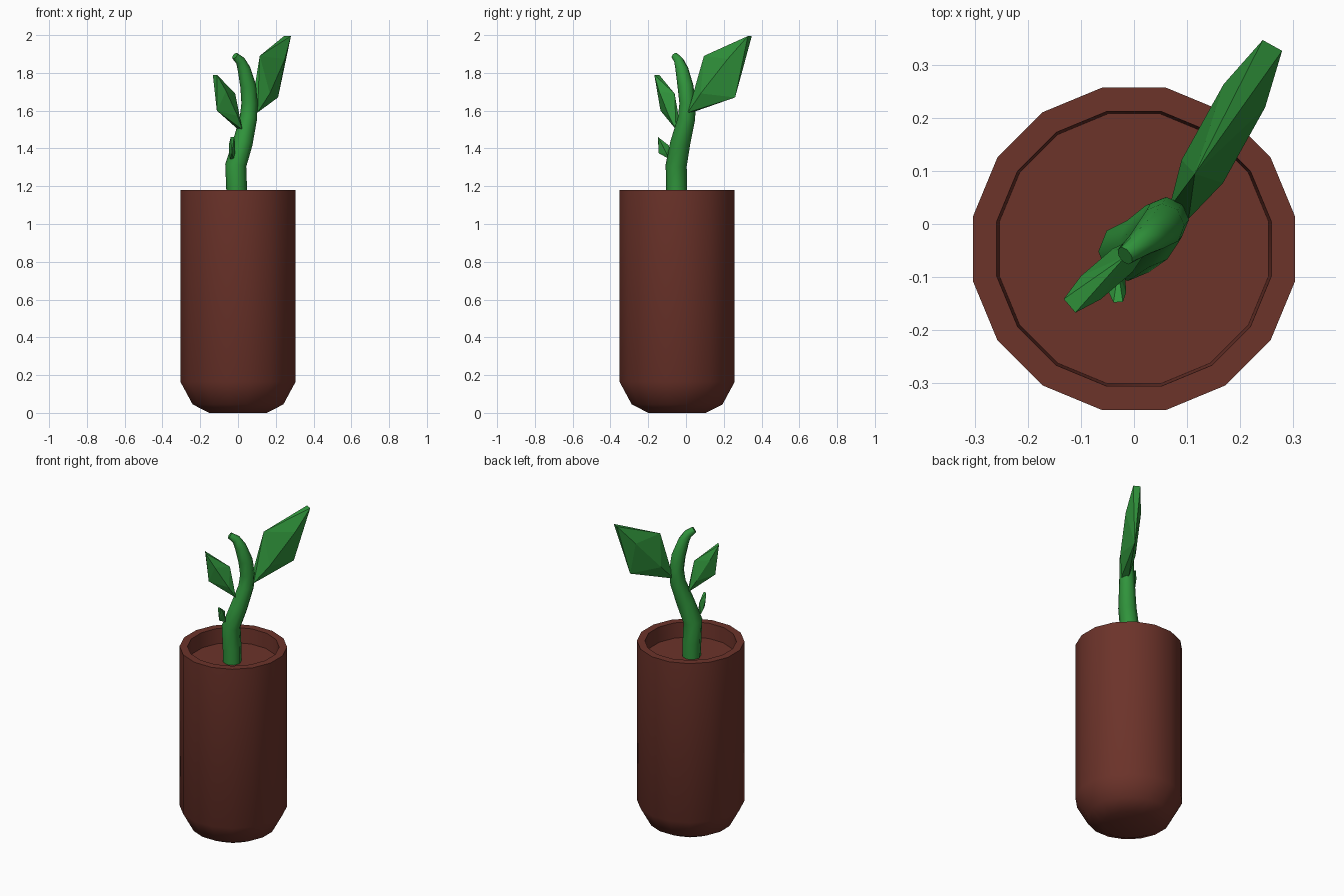
import bpy, bmesh, math
from mathutils import Vector

if "Cube" in bpy.data.objects:
    bpy.data.objects.remove(bpy.data.objects["Cube"])


def material(name, rgb):
    m = bpy.data.materials.new(name)
    m.diffuse_color = (*rgb, 1)
    m.use_nodes = True
    m.node_tree.nodes["Principled BSDF"].inputs["Base Color"].default_value = m.diffuse_color
    return m


brown = material("terracotta", (0.15, 0.033, 0.023))
green = material("leaf green", (0.03, 0.30, 0.045))


def finish(name, bm, mat, smooth=None):
    bmesh.ops.recalc_face_normals(bm, faces=bm.faces)
    me = bpy.data.meshes.new(name)
    bm.to_mesh(me)
    bm.free()
    ob = bpy.data.objects.new(name, me)
    bpy.context.collection.objects.link(ob)
    me.materials.append(mat)
    if smooth:
        bpy.ops.object.select_all(action='DESELECT')
        ob.select_set(True)
        bpy.context.view_layer.objects.active = ob
        bpy.ops.object.shade_smooth_by_angle(angle=math.radians(smooth))
    return ob


def loft(bm, rings):
    # skin rings of points and cap both ends
    rows = [[bm.verts.new(p) for p in r] for r in rings]
    n = len(rows[0])
    for a, b in zip(rows, rows[1:]):
        for i in range(n):
            j = (i + 1) % n
            bm.faces.new((a[i], a[j], b[j], b[i]))
    bm.faces.new(rows[0])
    bm.faces.new(rows[-1])


# Pot: rounded foot, straight wall, flat rim, recessed soil
SIDES, CY = 16, -0.047
profile = [(0.155, 0), (0.245, 0.045), (0.311, 0.165), (0.311, 1.18),
           (0.265, 1.18), (0.26, 1.085)]
bm = bmesh.new()
loft(bm, [[(r * math.cos(2 * math.pi * (i + 0.5) / SIDES),
            CY + r * math.sin(2 * math.pi * (i + 0.5) / SIDES), z)
           for i in range(SIDES)] for r, z in profile])
finish("pot", bm, brown, 35)

# Stem: tapering wavy tube (x, y, z, radius)
path = [(-0.005, -0.05, 1.07, 0.053), (-0.007, -0.05, 1.18, 0.055),
        (-0.012, -0.052, 1.31, 0.056), (0.025, -0.03, 1.43, 0.053),
        (0.055, 0.003, 1.56, 0.046), (0.061, 0.008, 1.64, 0.043),
        (0.054, -0.003, 1.73, 0.042), (0.032, -0.022, 1.82, 0.034),
        (0.012, -0.038, 1.865, 0.026), (-0.017, -0.06, 1.89, 0.019)]
pts = [Vector(p[:3]) for p in path]
rings = []
for k, p in enumerate(pts):
    t = (pts[min(k + 1, len(pts) - 1)] - pts[max(k - 1, 0)]).normalized()
    u = Vector((0, 1, 0)).cross(t).normalized()
    v = t.cross(u)
    r = path[k][3]
    rings.append([p + r * (math.cos(a) * u + math.sin(a) * v)
                  for a in (2 * math.pi * i / 8 for i in range(8))])
bm = bmesh.new()
loft(bm, rings)
finish("stem", bm, green, 50)


# Leaves: upright diamonds with a raised rib on both faces
def leaf(name, base, upper, lower, tip, rib, end):
    b, u, l, t = map(Vector, (base, upper, lower, tip))
    d = t - b
    side = d.cross(Vector((0, 0, 1))).normalized()
    bm = bmesh.new()
    up, low = bm.verts.new(u), bm.verts.new(l)
    ribs = []
    for s in (1, -1):
        ribs.append([bm.verts.new(b + d * f + side * s * w) for f, w in
                     ((0, end), (0.25, rib), (0.7, rib), (1, end))])
    for row in ribs:
        for edge in (up, low):
            for a, c in zip(row, row[1:]):
                bm.faces.new((a, c, edge))
    for k in (0, -1):
        for edge in (up, low):
            bm.faces.new((ribs[0][k], ribs[1][k], edge))
    finish(name, bm, green)


leaf("large_leaf", (0.085, 0.02, 1.59), (0.115, 0.095, 1.89),
     (0.212, 0.26, 1.67), (0.262, 0.338, 1.995), 0.045, 0.021)
leaf("medium_leaf", (0.012, -0.04, 1.5), (-0.015, -0.06, 1.69),
     (-0.112, -0.135, 1.6), (-0.122, -0.155, 1.79), 0.029, 0.017)
leaf("small_leaf", (-0.033, -0.09, 1.345), (-0.03, -0.09, 1.415),
     (-0.032, -0.145, 1.375), (-0.03, -0.148, 1.46), 0.016, 0.009)
